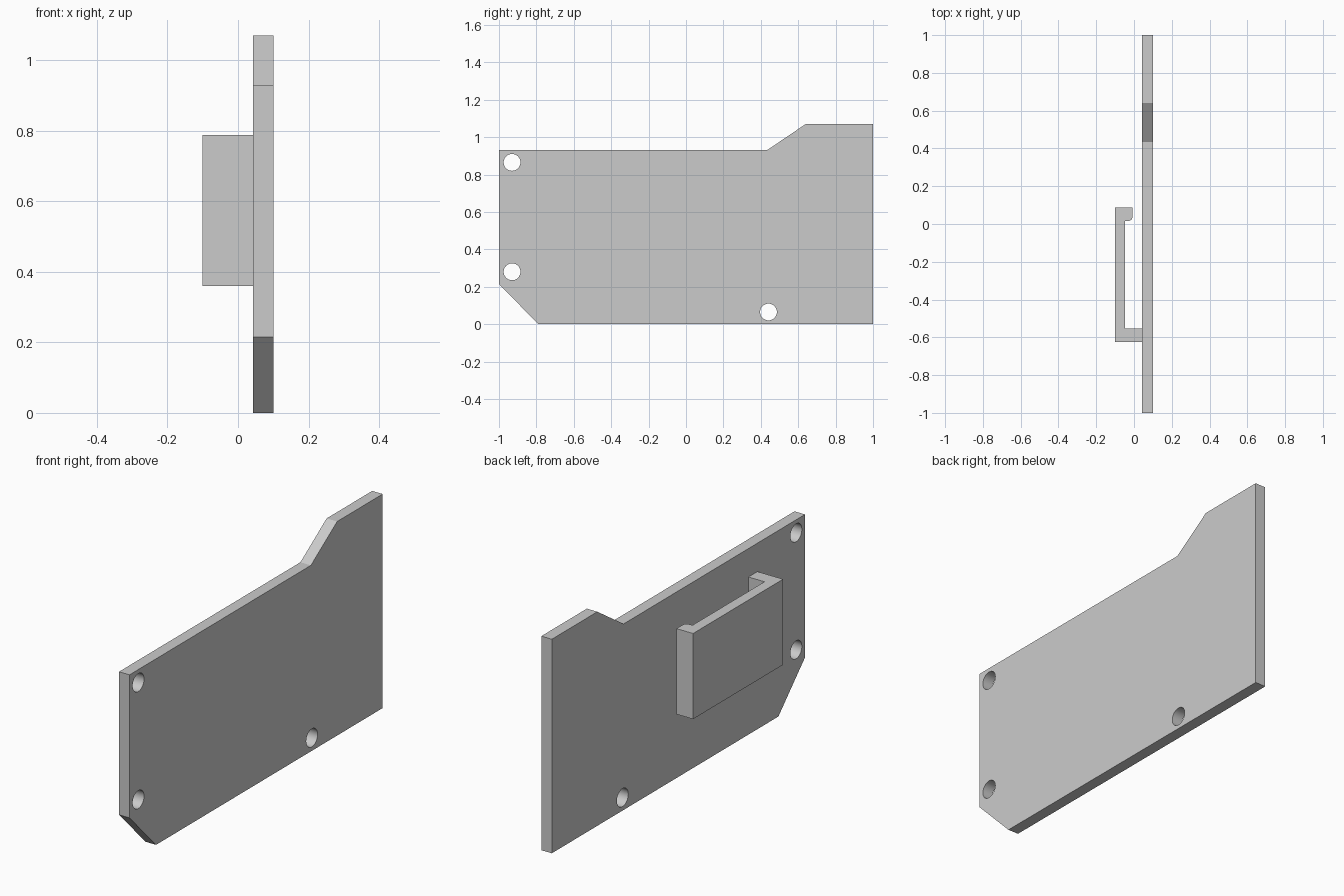
import bpy
import bmesh
from math import cos, sin, pi
from mathutils import Matrix, Vector

cube = bpy.data.objects.get("Cube")
if cube:
    bpy.data.objects.remove(cube, do_unlink=True)

grey = bpy.data.materials.new("plain grey")
grey.use_nodes = True
colour = (0.6, 0.6, 0.6, 1)
grey.diffuse_color = colour
grey.node_tree.nodes["Principled BSDF"].inputs["Base Color"].default_value = colour


def prism(name, points, push):
    """Extrude a flat outline along the push vector."""
    bm = bmesh.new()
    face = bm.faces.new([bm.verts.new(p) for p in points])
    grown = bmesh.ops.extrude_face_region(bm, geom=[face], use_keep_orig=True)
    verts = [v for v in grown["geom"] if isinstance(v, bmesh.types.BMVert)]
    bmesh.ops.translate(bm, verts=verts, vec=Vector(push))
    bmesh.ops.recalc_face_normals(bm, faces=bm.faces)
    mesh = bpy.data.meshes.new(name)
    bm.to_mesh(mesh)
    bm.free()
    mesh.materials.append(grey)
    obj = bpy.data.objects.new(name, mesh)
    bpy.context.collection.objects.link(obj)
    return obj


def smooth(obj):
    bpy.ops.object.select_all(action="DESELECT")
    obj.select_set(True)
    bpy.context.view_layer.objects.active = obj
    bpy.ops.object.shade_smooth_by_angle(angle=pi / 6)


# Side plate: outline in y and z, with a clipped corner and a raised rear
inner, outer = 0.042, 0.1
outline = [(-0.79, 0), (1, 0), (1, 1.07), (0.64, 1.07),
           (0.433, 0.93), (-1, 0.93), (-1, 0.215)]
plate = prism("side_plate", [(inner, y, z) for y, z in outline], (outer - inner, 0, 0))

# Screw holes through the plate
bm = bmesh.new()
for y, z in [(-0.93, 0.865), (-0.93, 0.28), (0.441, 0.065)]:
    place = Matrix.Translation((0.07, y, z)) @ Matrix.Rotation(pi / 2, 4, "Y")
    bmesh.ops.create_cone(bm, cap_ends=True, segments=40, radius1=0.045,
                          radius2=0.045, depth=0.2, matrix=place)
mesh = bpy.data.meshes.new("hole_cutters")
bm.to_mesh(mesh)
bm.free()
mesh.materials.append(grey)
cutter = bpy.data.objects.new("hole_cutters", mesh)
bpy.context.collection.objects.link(cutter)
cutter.hide_render = True
cut = plate.modifiers.new("screw_holes", "BOOLEAN")
cut.object = cutter
cut.solver = "EXACT"
bpy.context.view_layer.objects.active = plate
bpy.ops.object.modifier_apply(modifier=cut.name)
bpy.data.objects.remove(cutter, do_unlink=True)
smooth(plate)

# Belt clip: a hooked profile in x and y, with a rounded lip
r = 0.022
lip = [(-0.008 - r + r * cos(a), 0.016 + r + r * sin(a))
       for a in [-i * pi / 16 for i in range(9)]]
profile = [(inner, -0.553), (inner, -0.624), (-0.1, -0.624), (-0.1, 0.087),
           (-0.008, 0.087)] + lip + [(-0.047, 0.016), (-0.047, -0.553)]
clip = prism("belt_clip", [(x, y, 0.36) for x, y in profile], (0, 0, 0.428))
smooth(clip)
